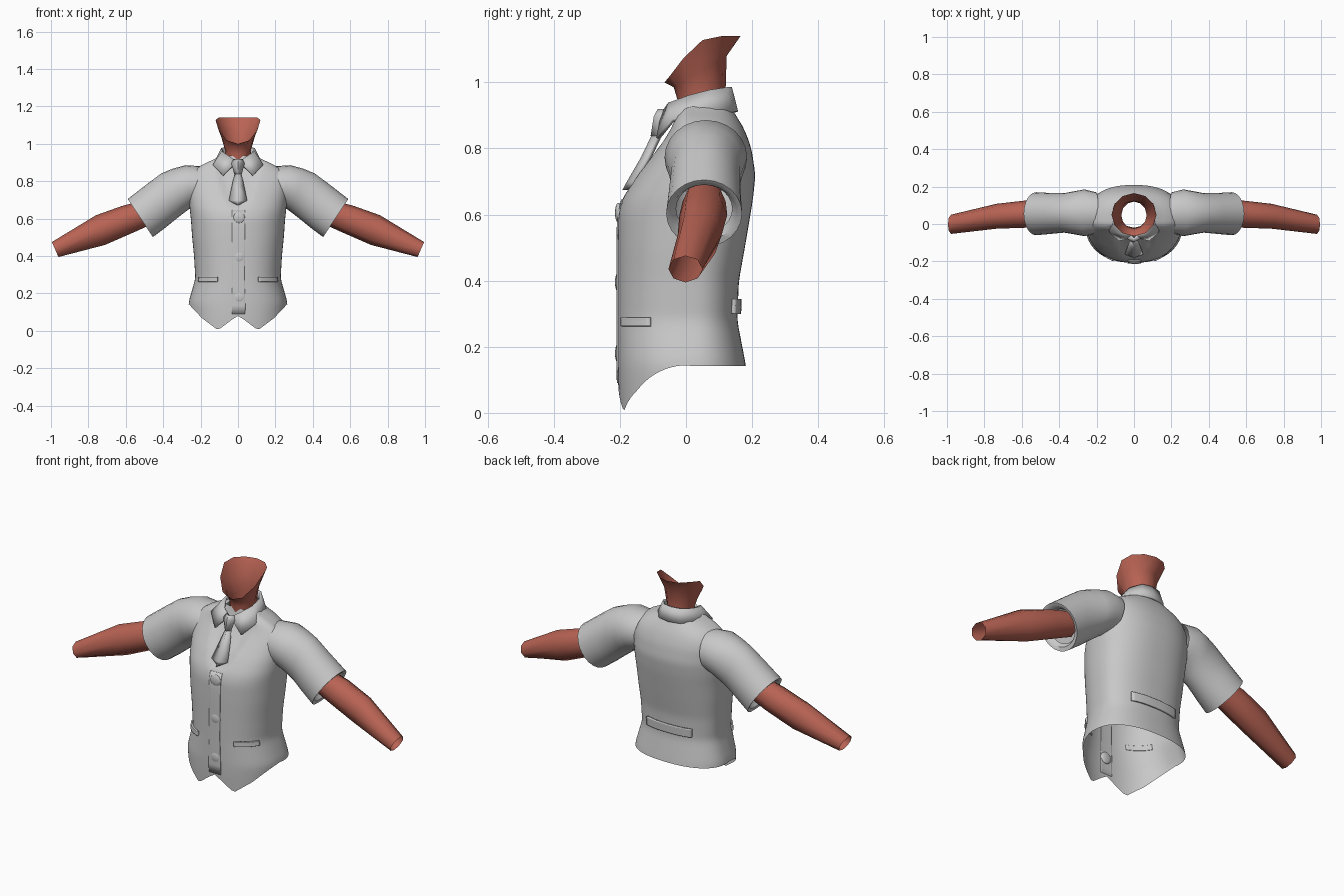
import bpy
import math
from mathutils import Vector

cube = bpy.data.objects.get("Cube")
if cube:
    bpy.data.objects.remove(cube, do_unlink=True)


def material(name, rgb):
    m = bpy.data.materials.new(name)
    m.use_nodes = True
    m.diffuse_color = (*rgb, 1)
    m.node_tree.nodes["Principled BSDF"].inputs["Base Color"].default_value = (*rgb, 1)
    return m


CLOTH = material("grey cloth", (0.58, 0.58, 0.58))
SKIN = material("skin", (0.48, 0.125, 0.088))


def smooth(obj, angle):
    bpy.ops.object.select_all(action="DESELECT")
    obj.select_set(True)
    bpy.context.view_layer.objects.active = obj
    bpy.ops.object.shade_smooth_by_angle(angle=math.radians(angle))


def loft(name, rows, mat, closed=True, thick=0.0, angle=45):
    """Skin a list of equally long point rows."""
    n = len(rows[0])
    faces = []
    for r in range(len(rows) - 1):
        for i in range(n if closed else n - 1):
            j = (i + 1) % n
            faces.append((r * n + i, r * n + j, (r + 1) * n + j, (r + 1) * n + i))
    me = bpy.data.meshes.new(name)
    me.from_pydata([tuple(p) for row in rows for p in row], [], faces)
    me.materials.append(mat)
    obj = bpy.data.objects.new(name, me)
    bpy.context.collection.objects.link(obj)
    smooth(obj, angle)
    if thick:
        mod = obj.modifiers.new("thickness", "SOLIDIFY")
        mod.thickness = thick
        mod.offset = 0
    return obj


def interp(table, v):
    """Linear lookup of the values that follow the key in each table row."""
    if v <= table[0][0]:
        return table[0][1:]
    for a, b in zip(table, table[1:]):
        if v <= b[0]:
            t = (v - a[0]) / (b[0] - a[0])
            return [p + (q - p) * t for p, q in zip(a[1:], b[1:])]
    return table[-1][1:]


# Torso profile: height, half width, front y, back y
PROFILE = [
    (0, .255, -.2, .2), (.08, .26, -.205, .19), (.15, .265, -.207, .18),
    (.28, .228, -.207, .155), (.4, .235, -.207, .16), (.5, .245, -.207, .178),
    (.6, .252, -.205, .195), (.65, .258, -.192, .203), (.72, .263, -.15, .21),
    (.8, .263, -.09, .198), (.85, .245, -.055, .18), (.88, .205, -.045, .165),
    (.9, .175, -.04, .15), (.92, .115, -.035, .14), (.935, .09, -.03, .13),
]
# Hem height by distance from the middle
HEM = [(0, .08), (.1, .065), (.42, .004), (.75, .07), (.92, .12), (1, .145)]
MID_Y = .02


def spow(v):
    return math.copysign(abs(v) ** .85, v)


def body(a, z, out=0.0):
    """Point on the torso at an angle (front is -90 degrees) and a height."""
    samples = [interp(PROFILE, z + d) for d in (-.015, 0, .015)]
    w, front, back = (sum(s) / 3 for s in zip(*samples))
    c, s = spow(math.cos(a)), spow(math.sin(a))
    x = (w + out) * c
    y = MID_Y + (MID_Y - front + out if s < 0 else back - MID_Y + out) * s
    # Sunken shirt front inside the waistcoat neckline
    if s < 0 and z > .66:
        edge = .12 * min(1, (z - .66) / .24) ** .35 - abs(x)
        t = max(0, min(1, edge / .02))
        y += .014 * t * t * (3 - 2 * t)
    return Vector((x, y, z))


# Waistcoat and shirt body, open at hem and neck
SIDES, LEVELS = 80, 48
rows = []
for k in range(LEVELS + 1):
    row = []
    for i in range(SIDES):
        a = 2 * math.pi * i / SIDES
        hem = interp(HEM, abs(spow(math.cos(a))))[0] if math.sin(a) < 0 else .142
        row.append(body(a, hem + (.935 - hem) * k / LEVELS))
    rows.append(row)
loft("waistcoat", rows, CLOTH, angle=60)


def patch(name, a0, a1, z0, z1, out, thick):
    """Raised panel that follows the torso."""
    panel = []
    for k in range(13):
        z = z0 + (z1 - z0) * k / 12
        panel.append([body(math.radians(a0 + (a1 - a0) * i / 12), z, out) for i in range(13)])
    return loft(name, panel, CLOTH, False, thick)


patch("front_placket", -95, -84, .09, .645, .001, .006)
patch("back_strap", 58, 122, .3, .345, .005, .012)
patch("left_pocket", -66, -30, .262, .288, .003, .012)
patch("right_pocket", -150, -114, .262, .288, .003, .012)

# Buttons
for label, z in (("top", .605), ("middle", .395), ("bottom", .18)):
    bpy.ops.mesh.primitive_uv_sphere_add(segments=16, ring_count=10, radius=.031,
                                         location=(.006, -.204, z))
    button = bpy.context.object
    button.name = label + "_button"
    button.scale.y = .35
    button.data.materials.append(CLOTH)
    smooth(button, 60)


def limb(name, rings, n, mat, side, angle):
    """Tube from rings given as top x, top z, bottom x, bottom z, front y, back y."""
    out = []
    for tx, tz, bx, bz, y0, y1 in rings:
        top, bottom = Vector((tx, 0, tz)), Vector((bx, 0, bz))
        mid, half = (top + bottom) / 2, (top - bottom) / 2
        row = []
        for i in range(n):
            a = 2 * math.pi * i / n
            p = mid + half * math.cos(a)
            p.y = (y0 + y1) / 2 + (y1 - y0) / 2 * math.sin(a)
            p.x *= side
            row.append(p)
        out.append(row if side > 0 else row[::-1])
    return loft(name, out, mat, angle=angle)


SLEEVE = [
    (.19, .88, .215, .67, -.05, .17), (.28, .886, .25, .66, -.065, .185),
    (.35, .867, .29, .63, -.055, .175), (.41, .842, .335, .595, -.046, .165),
    (.48, .79, .39, .55, -.052, .165), (.59, .705, .455, .502, -.06, .17),
    (.577, .69, .463, .522, -.045, .155), (.54, .69, .45, .545, -.03, .14),
]
ARM = [
    (.5, .7, .44, .58, -.01, .12), (.62, .668, .55, .53, -.02, .125),
    (.76, .618, .71, .46, -.025, .108), (.995, .475, .96, .395, -.053, .05),
]
for label, side in (("left", 1), ("right", -1)):
    limb(label + "_sleeve", SLEEVE, 24, CLOTH, side, 50)
    limb(label + "_arm", ARM, 8, SKIN, side, 50)

# Neck, flaring up to the cut under the jaw
JAW = [(-.065, 1.0), (-.04, 1.03), (.02, 1.11), (.07, 1.14), (.165, 1.14)]
NECK = [(.075, -.02, .12, .87, .87), (.068, -.025, .12, .945, .98),
        (.088, -.037, .123, .985, 1.08), (.12, -.065, .165, 0, 0)]
rows = []
for rx, y0, y1, z0, z1 in NECK:
    row = []
    for i in range(12):
        a = 2 * math.pi * i / 12
        y = (y0 + y1) / 2 + (y1 - y0) / 2 * math.sin(a)
        z = z0 + (z1 - z0) * (y - y0) / (y1 - y0) if z0 else interp(JAW, y)[0]
        row.append((rx * math.cos(a), y, z))
    rows.append(row)
loft("neck", rows, SKIN, angle=50)

# Folded collar, mirrored half
COLLAR_TOP = [(.004, -.07, .905), (.05, -.05, .935), (.083, .01, .958),
              (.085, .07, .975), (.05, .122, .984), (0, .133, .985)]
COLLAR_EDGE = [(.08, -.085, .83), (.132, -.04, .885), (.122, .03, .9),
               (.108, .09, .908), (.062, .14, .91), (0, .152, .91)]
collar = loft("collar", [COLLAR_EDGE, COLLAR_TOP], CLOTH, False, .012)
mirror = collar.modifiers.new("mirror", "MIRROR")
mirror.use_clip = True
collar.modifiers.move(1, 0)


# Tie: knot and blade, each with a soft centre ridge
def tie_part(name, rings):
    strips = [[(-w, y + .01, z), (0, y - .008, z), (w, y + .01, z)] for w, y, z in rings]
    return loft(name, strips, CLOTH, False, .014)


tie_part("tie_knot", [(.02, -.072, .915), (.032, -.083, .895), (.016, -.092, .838)])
tie_part("tie_blade", [(.013, -.086, .845), (.03, -.122, .77), (.046, -.166, .695),
                       (.004, -.178, .675)])
